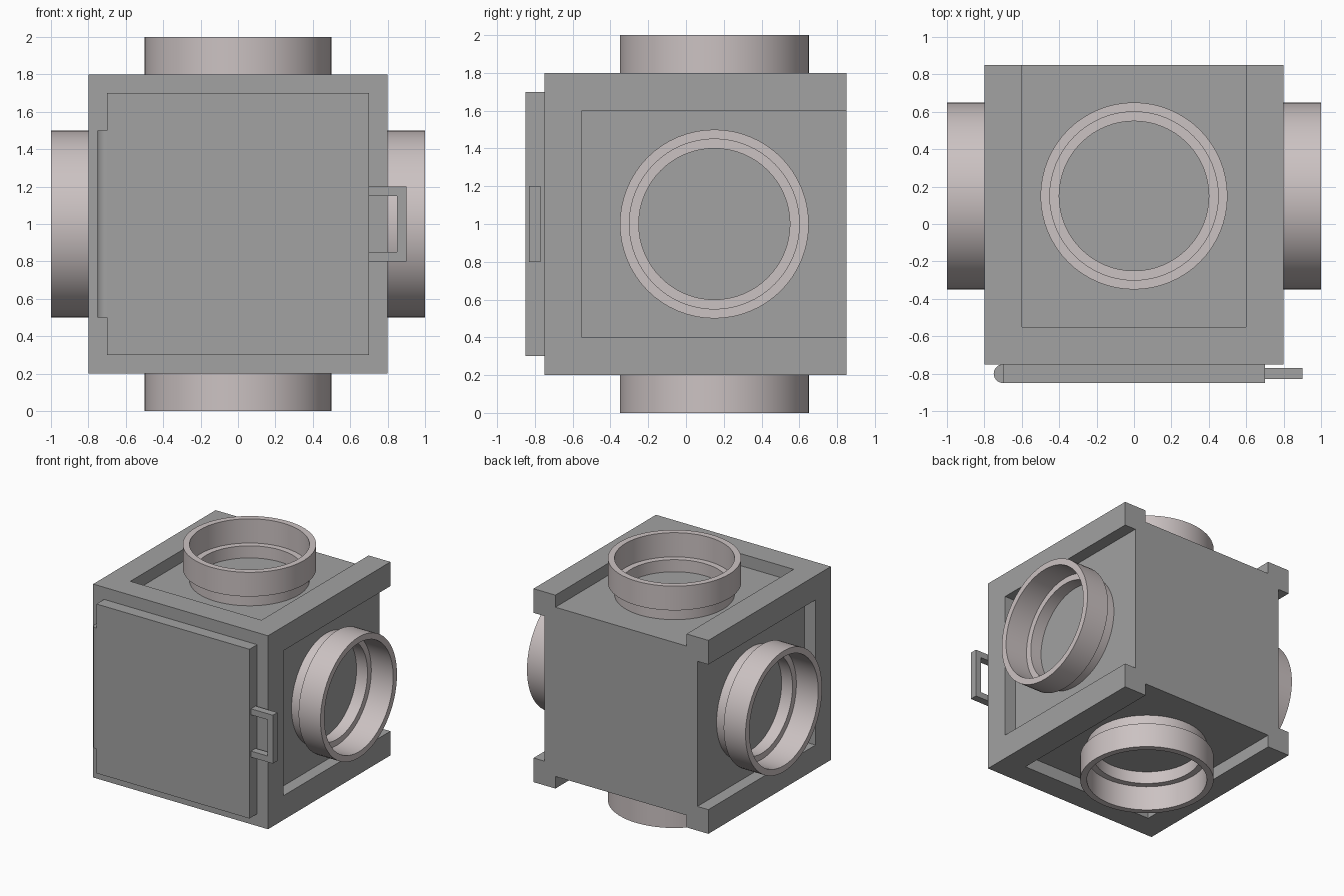
import bpy, bmesh, math
from mathutils import Matrix, Vector

if "Cube" in bpy.data.objects:
    bpy.data.objects.remove(bpy.data.objects["Cube"])


def material(name, rgb):
    m = bpy.data.materials.new(name)
    m.diffuse_color = (*rgb, 1)
    m.use_nodes = True
    m.node_tree.nodes["Principled BSDF"].inputs["Base Color"].default_value = m.diffuse_color
    return m


GREY = material("painted_grey", (0.36, 0.36, 0.36))
PIPE = material("pale_pipe", (0.60, 0.54, 0.54))


def finish(name, bm, mat, smooth=False):
    bmesh.ops.recalc_face_normals(bm, faces=bm.faces)
    me = bpy.data.meshes.new(name)
    bm.to_mesh(me)
    bm.free()
    me.materials.append(mat)
    ob = bpy.data.objects.new(name, me)
    bpy.context.collection.objects.link(ob)
    bpy.ops.object.select_all(action='DESELECT')
    bpy.context.view_layer.objects.active = ob
    ob.select_set(True)
    if smooth:
        bpy.ops.object.shade_smooth_by_angle(angle=math.radians(30))
    return ob


def add_box(bm, lo, hi):
    lo, hi = Vector(lo), Vector(hi)
    mat = Matrix.Translation((lo + hi) / 2) @ Matrix.Diagonal((*(hi - lo), 1))
    bmesh.ops.create_cube(bm, size=1, matrix=mat)


def extrude(bm, points, vec):
    face = bm.faces.new([bm.verts.new(p) for p in points])
    res = bmesh.ops.extrude_face_region(bm, geom=[face], use_keep_orig=True)
    verts = [v for v in res["geom"] if isinstance(v, bmesh.types.BMVert)]
    bmesh.ops.translate(bm, verts=verts, vec=vec)


# Junction box: cube with four shallow recesses that run out at the back
bm = bmesh.new()
add_box(bm, (-0.8, -0.75, 0.2), (0.8, 0.85, 1.8))
body = finish("junction_box", bm, GREY)

bm = bmesh.new()
for z0, z1 in ((0.1, 0.3), (1.7, 1.9)):
    add_box(bm, (-0.6, -0.55, z0), (0.6, 0.95, z1))
for x0, x1 in ((-0.9, -0.7), (0.7, 0.9)):
    add_box(bm, (x0, -0.55, 0.4), (x1, 0.95, 1.6))
cutter = finish("recess_cutter", bm, GREY)
cutter.hide_render = True

mod = body.modifiers.new("recesses", 'BOOLEAN')
mod.operation, mod.solver, mod.object = 'DIFFERENCE', 'EXACT', cutter
bpy.context.view_layer.objects.active = body
bpy.ops.object.modifier_apply(modifier=mod.name)
bpy.data.objects.remove(cutter)

# Four pipe sockets: thin neck rising from the recess, wider collar outside
SOCKET = [(0.40, 0.7), (0.40, 0.8), (0.45, 0.8), (0.45, 1.0),
          (0.50, 1.0), (0.50, 0.8), (0.45, 0.8), (0.45, 0.7)]
N = 64
for k, side in enumerate(("top", "right", "bottom", "left")):
    bm = bmesh.new()
    rings = [[bm.verts.new((r * math.cos(i * math.tau / N),
                            r * math.sin(i * math.tau / N), h))
              for i in range(N)] for r, h in SOCKET]
    for a, b in zip(rings, rings[1:]):
        for i in range(N):
            j = (i + 1) % N
            bm.faces.new((a[i], a[j], b[j], b[i]))
    bm.transform(Matrix.Translation((0, 0.15, 1)) @
                 Matrix.Rotation(k * math.pi / 2, 4, 'Y'))
    finish(side + "_pipe_socket", bm, PIPE, smooth=True)

# Front door
bm = bmesh.new()
add_box(bm, (-0.7, -0.85, 0.3), (0.7, -0.75, 1.7))
finish("door", bm, GREY)

# Half-round hinge on the left door edge
bm = bmesh.new()
arc = [math.pi / 2 + math.pi * i / 16 for i in range(17)]
extrude(bm, [(-0.7 + 0.05 * math.cos(a), -0.8 + 0.05 * math.sin(a), 0.5)
             for a in arc], (0, 0, 1))
finish("door_hinge", bm, GREY, smooth=True)

# C-shaped handle on the right door edge
bm = bmesh.new()
outline = [(0.7, 0.8), (0.9, 0.8), (0.9, 1.2), (0.7, 1.2),
           (0.7, 1.15), (0.85, 1.15), (0.85, 0.85), (0.7, 0.85)]
extrude(bm, [(x, -0.83, z) for x, z in outline], (0, 0.06, 0))
finish("door_handle", bm, GREY)
